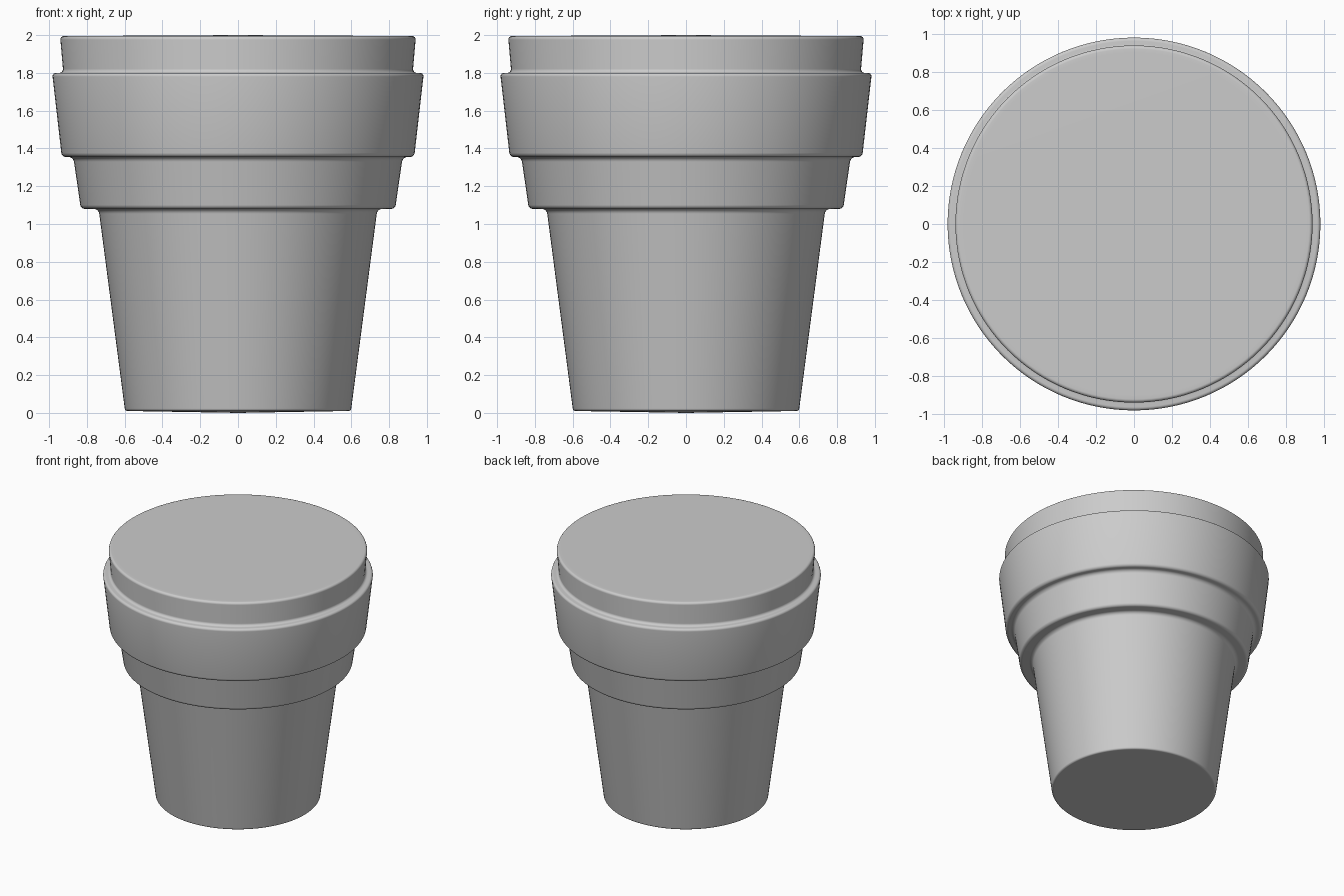
import bpy
import bmesh
import math
from mathutils import Vector

cube = bpy.data.objects.get("Cube")
if cube:
    bpy.data.objects.remove(cube, do_unlink=True)

SEGMENTS = 128
ARC_STEPS = 6


def rounded(corners):
    """Replace each (radius, height, fillet) corner with a circular arc."""
    points = []
    for i, (r, z, fillet) in enumerate(corners):
        p = Vector((r, 0, z))
        if not fillet:
            points.append(p)
            continue
        a = (Vector((corners[i - 1][0], 0, corners[i - 1][1])) - p).normalized()
        b = (Vector((corners[i + 1][0], 0, corners[i + 1][1])) - p).normalized()
        half = a.angle(b) / 2
        centre = p + (a + b).normalized() * (fillet / math.sin(half))
        start = p + a * (fillet / math.tan(half)) - centre
        end = p + b * (fillet / math.tan(half)) - centre
        sweep = start.angle(end)
        for k in range(ARC_STEPS + 1):
            t = k / ARC_STEPS
            points.append(centre + (start * math.sin((1 - t) * sweep)
                                    + end * math.sin(t * sweep)) / math.sin(sweep))
    return points


def lathe(name, points):
    """Spin a profile around the vertical axis into a closed smooth solid."""
    bm = bmesh.new()
    verts = [bm.verts.new(p) for p in points]
    edges = [bm.edges.new(pair) for pair in zip(verts, verts[1:])]
    bmesh.ops.spin(bm, geom=verts + edges, cent=(0, 0, 0), axis=(0, 0, 1),
                   angle=math.tau, steps=SEGMENTS, use_duplicate=False)
    bmesh.ops.remove_doubles(bm, verts=bm.verts, dist=0.0001)
    bmesh.ops.recalc_face_normals(bm, faces=bm.faces)
    mesh = bpy.data.meshes.new(name)
    bm.to_mesh(mesh)
    bm.free()
    obj = bpy.data.objects.new(name, mesh)
    bpy.context.collection.objects.link(obj)
    bpy.ops.object.select_all(action='DESELECT')
    obj.select_set(True)
    bpy.context.view_layer.objects.active = obj
    bpy.ops.object.shade_smooth_by_angle(angle=math.radians(40))
    return obj


# Tapered cup with two stepped collars and an inset top
lathe("stepped_cup", rounded([
    (0, 0, 0),
    (0.58, 0.01, 0),
    (0.598, 0.01, 0.015),
    (0.738, 1.08, 0.03),
    (0.832, 1.08, 0.025),
    (0.872, 1.355, 0.03),
    (0.933, 1.355, 0.025),
    (0.984, 1.80, 0.018),
    (0.925, 1.80, 0.02),
    (0.942, 1.995, 0.018),
    (0.90, 1.995, 0),
    (0, 2.0, 0),
]))
